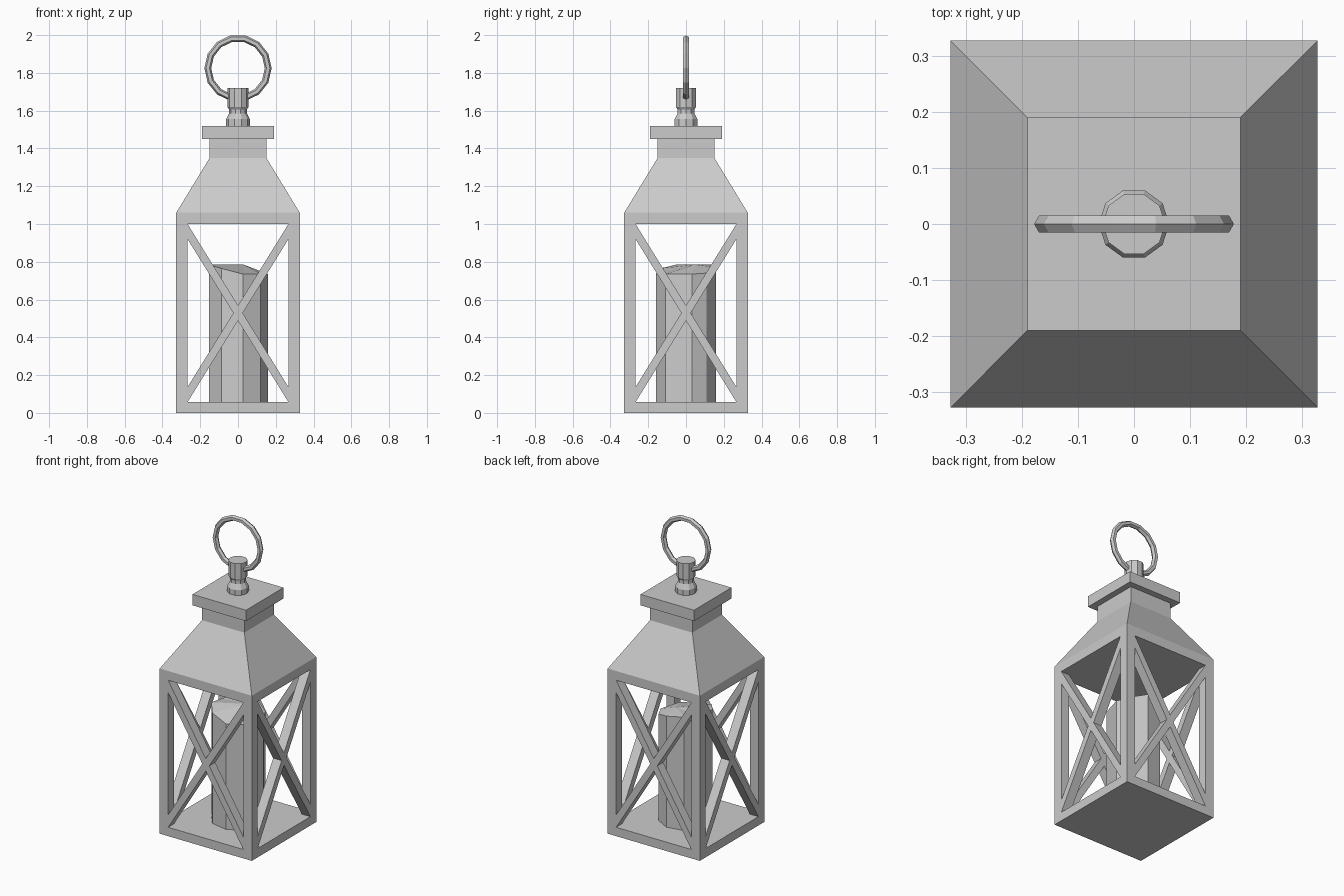
import bpy, bmesh, math
from mathutils import Matrix

if "Cube" in bpy.data.objects:
    bpy.data.objects.remove(bpy.data.objects["Cube"])

H = 0.327       # half width of the body
P = 0.06        # post thickness
Z0, Z1 = 0.057, 1.0   # opening bottom and top


def finish(name, bm):
    bmesh.ops.recalc_face_normals(bm, faces=bm.faces)
    mesh = bpy.data.meshes.new(name)
    bm.to_mesh(mesh)
    bm.free()
    ob = bpy.data.objects.new(name, mesh)
    bpy.context.collection.objects.link(ob)
    return ob


def box(name, x0, x1, y0, y1, z0, z1):
    bm = bmesh.new()
    bmesh.ops.create_cube(bm, size=1)
    for v in bm.verts:
        v.co = ((x0 + x1) / 2 + v.co.x * (x1 - x0),
                (y0 + y1) / 2 + v.co.y * (y1 - y0),
                (z0 + z1) / 2 + v.co.z * (z1 - z0))
    return finish(name, bm)


def stack(name, profile, sides, turn=0.0):
    """Closed solid of n-sided rings; profile is (radius, z)."""
    bm = bmesh.new()
    rings = [[bm.verts.new((r * math.cos(turn + math.tau * i / sides),
                            r * math.sin(turn + math.tau * i / sides), z))
              for i in range(sides)] for r, z in profile]
    for a, b in zip(rings, rings[1:]):
        for i in range(sides):
            j = (i + 1) % sides
            bm.faces.new((a[i], a[j], b[j], b[i]))
    bm.faces.new(rings[0])
    bm.faces.new(rings[-1])
    return finish(name, bm)


# Base plate and corner posts
box("base", -H, H, -H, H, 0, Z0)
for sx in (-1, 1):
    for sy in (-1, 1):
        xs = sorted((sx * H, sx * (H - P)))
        ys = sorted((sy * H, sy * (H - P)))
        box("corner_post", *xs, *ys, Z0, Z1)

# Crossed bars on each side, one outline extruded inward
w, zc, d = H - P, (Z0 + Z1) / 2, 0.08
hh = (Z1 - Z0) / 2
apex = d / 2
slope = (hh - apex) / w
quarter = [(w, hh - d), (w, hh), (0, apex), (-w, hh), (-w, hh - d), (-apex / slope, 0)]
outline = quarter + [(-x, -z) for x, z in quarter]
for k in range(4):
    bm = bmesh.new()
    face = bm.faces.new([bm.verts.new((x, -H, zc + z)) for x, z in outline])
    ext = bmesh.ops.extrude_face_region(bm, geom=[face], use_keep_orig=True)
    new = [g for g in ext["geom"] if isinstance(g, bmesh.types.BMVert)]
    bmesh.ops.translate(bm, verts=new, vec=(0, P, 0))
    bmesh.ops.rotate(bm, verts=bm.verts, cent=(0, 0, 0),
                     matrix=Matrix.Rotation(k * math.pi / 2, 3, 'Z'))
    finish("cross_bars", bm)

# Sloped roof with neck, and the cap
s = math.sqrt(2)
stack("roof", [(H * s, Z1), (H * s, 1.06), (0.15 * s, 1.35), (0.15 * s, 1.45)],
      4, math.pi / 4)
box("cap", -0.19, 0.19, -0.19, 0.19, 1.45, 1.52)

# Ten-sided knob
stack("knob", [(0.063, 1.52), (0.063, 1.555), (0.047, 1.585), (0.047, 1.607),
               (0.056, 1.62), (0.056, 1.72)], 10)

# Carrying ring
bpy.ops.mesh.primitive_torus_add(major_segments=14, minor_segments=6,
                                 major_radius=0.16, minor_radius=0.018,
                                 location=(0, 0, 1.825),
                                 rotation=(math.pi / 2, 0, 0))
bpy.context.object.name = "carrying_ring"

# Candle with an uneven melted top: (angle, rim height)
rim = [(11, .735), (42, .74), (80, .77), (121, .785), (160, .77),
       (199, .785), (237, .765), (279, .735), (318, .735)]
bm = bmesh.new()
low, high = [], []
for a, z in rim:
    x, y = 0.161 * math.cos(math.radians(a)), 0.161 * math.sin(math.radians(a))
    low.append(bm.verts.new((x, y, Z0 - 0.01)))
    high.append(bm.verts.new((x, y, z)))
peak = bm.verts.new((0.03, 0.05, 0.785))
for i in range(len(rim)):
    j = (i + 1) % len(rim)
    bm.faces.new((low[i], low[j], high[j], high[i]))
    bm.faces.new((high[i], high[j], peak))
bm.faces.new(low)
finish("candle", bm)
